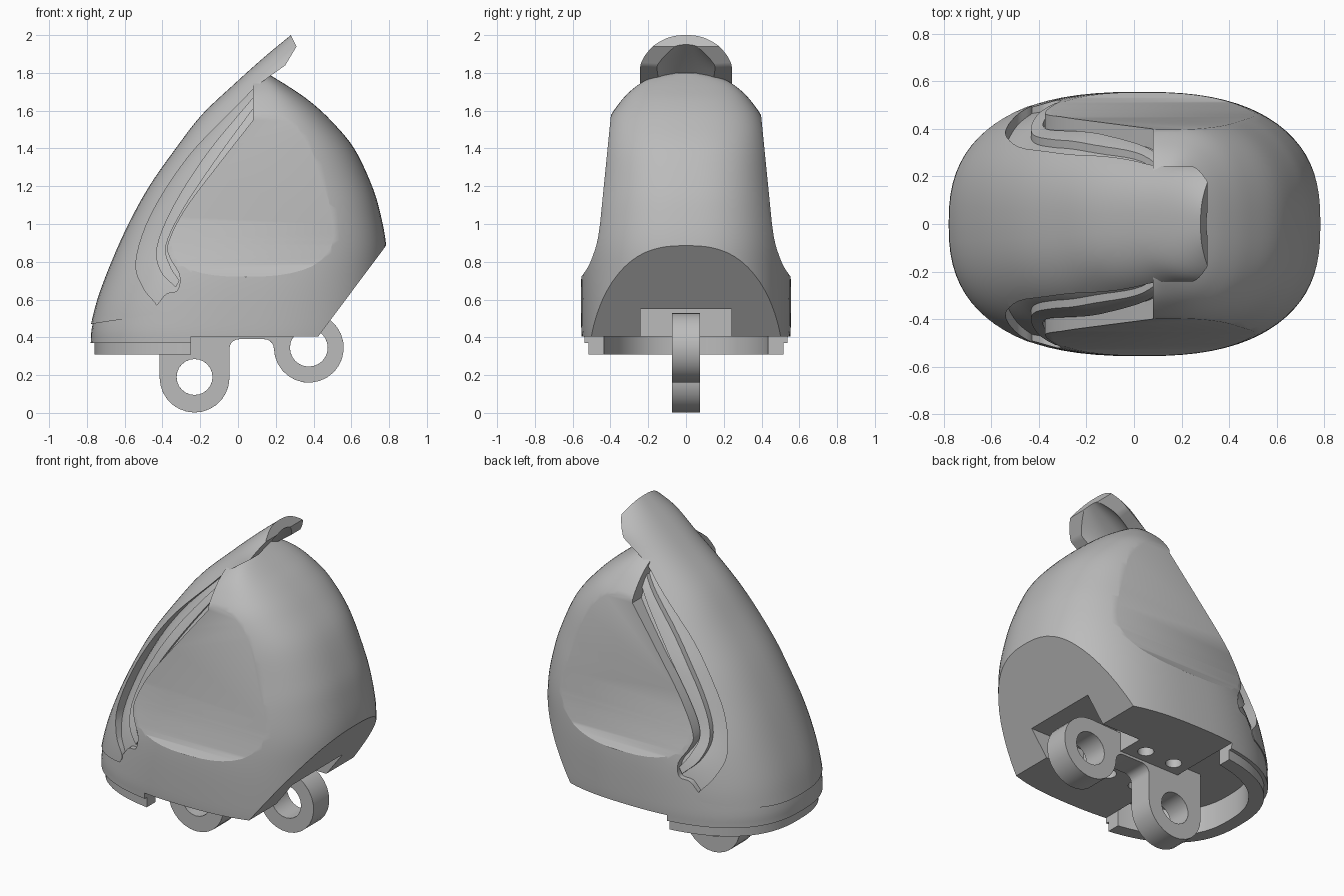
import bpy, bmesh, math
from mathutils import Vector

if "Cube" in bpy.data.objects:
    bpy.data.objects.remove(bpy.data.objects["Cube"])

grey = bpy.data.materials.new("plain_grey")
grey.use_nodes = True
grey.diffuse_color = (0.5, 0.5, 0.5, 1)
grey.node_tree.nodes["Principled BSDF"].inputs["Base Color"].default_value = (0.5, 0.5, 0.5, 1)


def make(name, bm):
    bmesh.ops.recalc_face_normals(bm, faces=bm.faces)
    mesh = bpy.data.meshes.new(name)
    bm.to_mesh(mesh)
    bm.free()
    obj = bpy.data.objects.new(name, mesh)
    bpy.context.collection.objects.link(obj)
    return obj


def smooth_path(points, steps=5):
    """Catmull-Rom curve through points of any dimension."""
    p = [Vector(q) for q in points]
    p = [2 * p[0] - p[1]] + p + [2 * p[-1] - p[-2]]
    out = []
    for a, b, c, d in zip(p, p[1:], p[2:], p[3:]):
        for i in range(steps):
            t = i / steps
            out.append((2 * b + (c - a) * t + (2 * a - 5 * b + 4 * c - d) * t * t
                        + (3 * b - a - 3 * c + d) * t ** 3) / 2)
    return out + [p[-2]]


def loft(name, rows, sides=80):
    """Stack of rounded outlines; each row is height, left x, right x, half width."""
    bm = bmesh.new()
    rings = []
    for z, left, right, w in smooth_path(rows):
        ring = []
        for i in range(sides):
            a = math.tau * i / sides
            c, s = math.cos(a), math.sin(a)
            x = (left + right) / 2 + (right - left) / 2 * math.copysign(abs(c) ** 0.8, c)
            ring.append(bm.verts.new((x, w * math.copysign(abs(s) ** 0.8, s), z)))
        rings.append(ring)
    for lower, upper in zip(rings, rings[1:]):
        for i in range(sides):
            j = (i + 1) % sides
            bm.faces.new((lower[i], lower[j], upper[j], upper[i]))
    bm.faces.new(rings[0])
    bm.faces.new(rings[-1])
    return make(name, bm)


def prism(name, outline, lo, hi, axis="y"):
    """Outline extruded along y (points are x, z) or along x (points are y, z)."""
    bm = bmesh.new()
    place = (lambda a, b, t: (a, t, b)) if axis == "y" else (lambda a, b, t: (t, a, b))
    ends = [[bm.verts.new(place(a, b, t)) for a, b in outline] for t in (lo, hi)]
    n = len(outline)
    for i in range(n):
        j = (i + 1) % n
        bm.faces.new((ends[0][i], ends[0][j], ends[1][j], ends[1][i]))
    for end in ends:
        bm.faces.new(end)
    return make(name, bm)


def box(x0, x1, y, z0, z1):
    return prism("box_cutter", [(x0, z0), (x1, z0), (x1, z1), (x0, z1)], -y, y)


def arc(cx, cz, r, start, end, n=14):
    steps = [math.radians(start + (end - start) * i / n) for i in range(n + 1)]
    return [(cx + r * math.cos(a), cz + r * math.sin(a)) for a in steps]


def apply_modifiers(obj):
    graph = bpy.context.evaluated_depsgraph_get()
    obj.data = bpy.data.meshes.new_from_object(obj.evaluated_get(graph))
    obj.modifiers.clear()


def combine(obj, other, operation="DIFFERENCE"):
    mod = obj.modifiers.new("combine", "BOOLEAN")
    mod.operation, mod.solver, mod.object = operation, "EXACT", other
    apply_modifiers(obj)
    bpy.data.objects.remove(other)


# Outer body
body = loft("body", [
    (.37, -.78, .78, .55), (.47, -.77, .785, .555), (.7, -.71, .785, .555), (.88, -.64, .785, .54),
    (1.05, -.56, .755, .515), (1.2, -.47, .71, .485), (1.4, -.33, .615, .45), (1.55, -.2, .49, .41),
    (1.65, -.1, .38, .345), (1.72, .0, .28, .275), (1.77, .06, .2, .19), (1.8, .1, .15, .05)])

# Step the body in beside the visor, then fill with a recessed core
groove_edge = smooth_path([(-.43, .57), (-.38, .63), (-.32, .65), (-.31, .73), (-.36, .82), (-.37, .9),
                           (-.28, 1.08), (-.1, 1.32), (.08, 1.55)])
combine(body, prism("step_cutter", [(-.95, .445), (-.45, .52)] + groove_edge
                    + [(.08, 2.2), (-.95, 2.2)], -1, 1))
core_rows = [(.42, -.74, .7, .53), (.55, -.72, .7, .53), (.72, -.65, .7, .515), (.9, -.58, .68, .455),
             (1.1, -.47, .64, .43), (1.3, -.34, .58, .395), (1.58, -.11, .42, .305),
             (1.72, .04, .26, .2), (1.76, .09, .2, .1)]
combine(body, loft("core", core_rows), "UNION")

# Raised rib running along the recess, with a hooked lower end
rib = loft("side_rib", [(z, l - .025, r, w + .022) for z, l, r, w in core_rows])
rib_line = smooth_path([(-.33, .665), (-.41, .75), (-.43, .88), (-.34, 1.1), (-.16, 1.38), (.08, 1.67)])
rib_inner = smooth_path([(.08, 1.61), (-.11, 1.35), (-.29, 1.08), (-.38, .89), (-.36, .78), (-.31, .70)])
combine(rib, prism("rib_band", rib_line + rib_inner, -1, 1), "INTERSECT")

# Flat, slightly leaning side pockets
pocket = [(.36, 1.95), (.40, 1.55), (.455, 1.0)] + [tuple(p) for p in smooth_path(
    [(.465, .93), (.48, .87), (.51, .79), (.54, .74), (.57, .70)])] + [(.9, .7), (.9, 1.95)]
for side in (-1, 1):
    for part in (body, rib):
        combine(part, prism("pocket_cutter", [(side * y, z) for y, z in pocket], -1, 1, "x"))

# Flat bottom and slanted rear, mounting slot, underside cavity and screw holes
combine(body, prism("bottom_cutter", [(.8, .907), (.425, .405), (-.25, .405), (-.25, .2),
                                      (1.2, .2), (1.2, .907)], -1, 1))
combine(body, box(.16, 1, .24, .2, .55))
cavity_rows = [(.25, -.68, .68, .45), (.47, -.68, .68, .45)]
cavity = loft("cavity", cavity_rows)
combine(cavity, box(-.25, 1, 1, .1, .6))
combine(body, cavity)
for x in (-.15, .05):
    for y in (-.16, .16):
        bpy.ops.mesh.primitive_cylinder_add(vertices=24, radius=.045, depth=.2, location=(x, y, .4))
        combine(body, bpy.context.object)

# Half ring under the front
ring = loft("base_ring", [(.31, -.76, .76, .53), (.42, -.76, .76, .53)])
combine(ring, loft("ring_hole", cavity_rows))
combine(ring, box(-.25, 1, 1, .1, .6))

# Curved visor: outer surface trimmed by its side outline and hollowed
visor_rows = [(.42, -.79, .78, .555), (.6, -.745, .78, .56), (.8, -.67, .78, .55), (1.0, -.58, .76, .51),
              (1.2, -.47, .7, .46), (1.4, -.33, .65, .40), (1.58, -.19, .6, .325), (1.75, -.01, .6, .27),
              (1.88, .135, .6, .235), (2.0, .28, .55, .13)]
visor = loft("visor", visor_rows)
edge = smooth_path([(-.45, .52), (-.43, .57), (-.5, .66), (-.54, .8), (-.46, 1.05), (-.26, 1.36),
                    (0, 1.63), (.1, 1.73), (.25, 1.84)])
combine(visor, prism("visor_outline", [(-.95, .445)] + edge + [(.31, 1.94), (.28, 2.0), (.2, 2.2),
                                                               (-.95, 2.2)], -1, 1), "INTERSECT")
combine(visor, loft("visor_hollow", [(z - .03, l + .05, r + .1, w - .05) for z, l, r, w in visor_rows]))

# Mounting bracket with two lugs
outline = ([(-.415, .5)] + arc(-.23, .187, .185, 180, 360) + arc(.005, .34, .05, 180, 90, 5)
           + arc(.14, .34, .05, 90, 0, 5) + arc(.375, .345, .185, 180, 450, 20))
bracket = prism("bracket", outline, -.075, .075)
for x, z, r in ((-.23, .19, .095), (.375, .345, .1)):
    combine(bracket, prism("lug_hole", arc(x, z, r, 0, 345, 23), -.2, .2))
bevel = bracket.modifiers.new("soft_edges", "BEVEL")
bevel.width, bevel.segments, bevel.limit_method = .012, 1, "ANGLE"
bevel.angle_limit = math.radians(50)
apply_modifiers(bracket)

# Shared colour and shading
bpy.ops.object.select_all(action="DESELECT")
for obj in (body, rib, ring, visor, bracket):
    obj.data.materials.clear()
    obj.data.materials.append(grey)
    obj.select_set(True)
bpy.context.view_layer.objects.active = body
bpy.ops.object.shade_smooth_by_angle(angle=math.radians(28))
